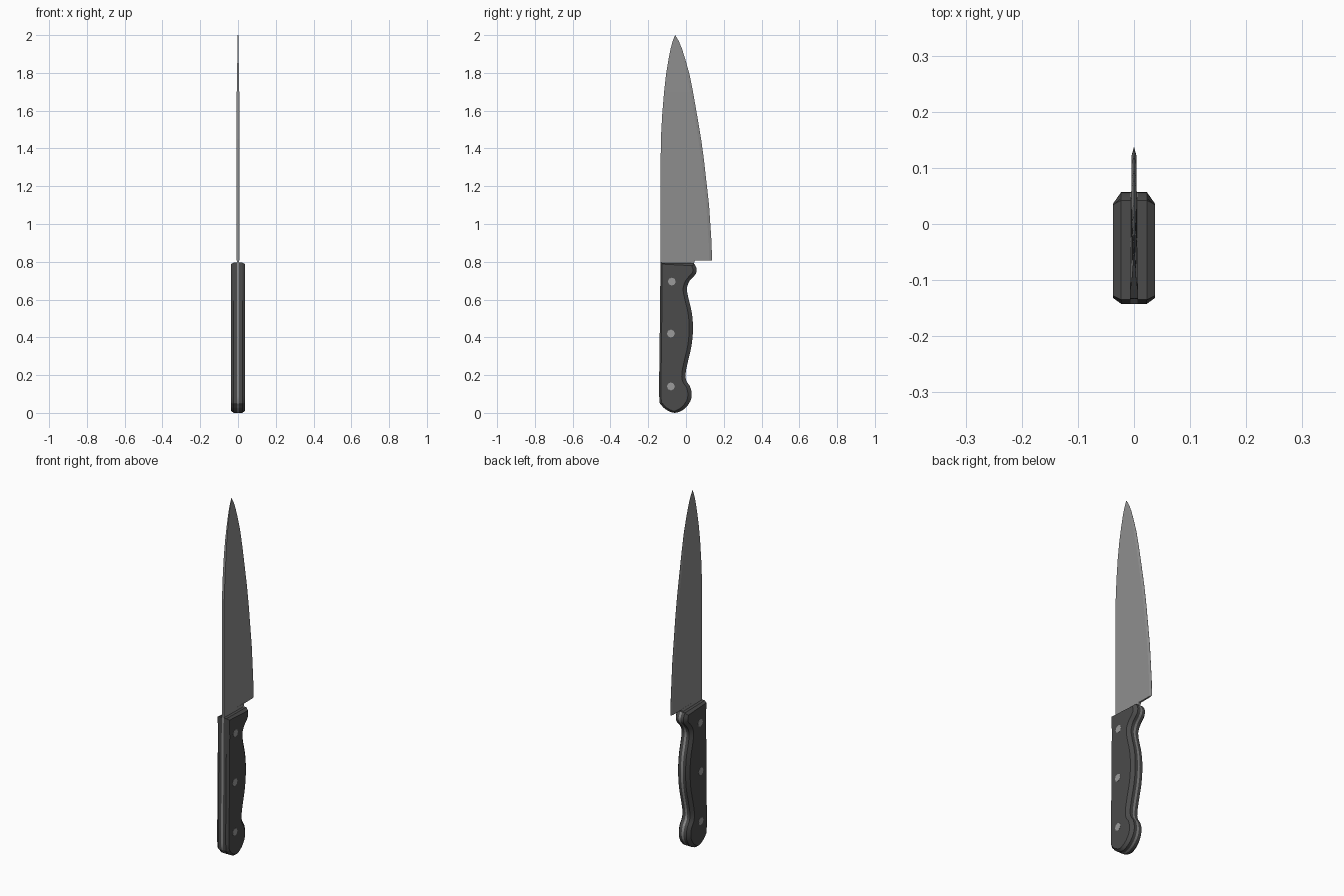
import bpy, bmesh, math
from mathutils import Vector

if "Cube" in bpy.data.objects:
    bpy.data.objects.remove(bpy.data.objects["Cube"])


def material(name, v):
    m = bpy.data.materials.new(name)
    m.diffuse_color = (v, v, v, 1)
    m.use_nodes = True
    m.node_tree.nodes["Principled BSDF"].inputs["Base Color"].default_value = m.diffuse_color
    return m


STEEL = material("blade_steel", 0.27)
BLACK = material("handle_black", 0.07)
RIVET = material("rivet_steel", 0.33)


def make(name, verts, faces, mat, smooth=None):
    me = bpy.data.meshes.new(name)
    me.from_pydata(verts, [], faces)
    bm = bmesh.new()
    bm.from_mesh(me)
    bmesh.ops.remove_doubles(bm, verts=bm.verts, dist=1e-5)
    bmesh.ops.recalc_face_normals(bm, faces=bm.faces)
    bm.to_mesh(me)
    bm.free()
    ob = bpy.data.objects.new(name, me)
    bpy.context.collection.objects.link(ob)
    me.materials.append(mat)
    if smooth:
        bpy.ops.object.select_all(action='DESELECT')
        ob.select_set(True)
        bpy.context.view_layer.objects.active = ob
        bpy.ops.object.shade_smooth_by_angle(angle=math.radians(smooth))
    return ob


def loft(name, rings, mat, smooth=None):
    """Skin a list of equal-length closed rings and cap both ends."""
    n = len(rings[0])
    faces = [(r * n + i, r * n + (i + 1) % n, (r + 1) * n + (i + 1) % n, (r + 1) * n + i)
             for r in range(len(rings) - 1) for i in range(n)]
    faces += [tuple(range(n)), tuple(range((len(rings) - 1) * n, len(rings) * n))]
    return make(name, [p for ring in rings for p in ring], faces, mat, smooth)


def spline(pts, steps):
    """Open Catmull-Rom curve through 2D points."""
    p = [Vector(q) for q in [pts[0]] + pts + [pts[-1]]]
    out = []
    for a, b, c, d in zip(p, p[1:], p[2:], p[3:]):
        for k in range(steps):
            t = k / steps
            out.append(0.5 * (2 * b + (c - a) * t + (2 * a - 5 * b + 4 * c - d) * t * t
                              + (3 * b - a - 3 * c + d) * t ** 3))
    return out + [p[-1]]


# Blade: rows of (z, spine y, edge y), a wedge section with a ground edge strip
rows = [(0.806, -.134, .137), (0.89, -.134, .136), (1.10, -.134, .122), (1.34, -.134, .095),
        (1.45, -.133, .080), (1.58, -.126, .058), (1.70, -.116, .037), (1.79, -.106, .019),
        (1.87, -.093, -.003), (1.93, -.081, -.022), (1.97, -.070, -.039), (2.0, -.058, -.057)]
rings = []
for z, s, e in rows:
    w = min(0.015, 0.3 * (e - s))
    k = min(1, 0.2 + (2 - z) / 0.4)
    ts, tb = 0.007 * k, 0.0042 * k
    rings.append([(-ts, s, z), (ts, s, z), (tb, e - w, z), (0.0003, e, z),
                  (-0.0003, e, z), (-tb, e - w, z)])
loft("blade", rings, STEEL)

# Handle outline (y, z), from the finger guard down, round the butt and up the back
outline = spline([(.042, .792), (.056, .765), (.051, .735), (.020, .70), (.005, .66), (.012, .61),
                  (.030, .535), (.037, .45), (.030, .36), (.012, .28), (-.002, .21), (.002, .17),
                  (.021, .14), (.030, .10), (.022, .06), (-.010, .020), (-.058, .0),
                  (-.100, .014), (-.130, .042), (-.142, .09), (-.139, .42), (-.135, .795)], 3)


def inset(pts):
    """Offset the outline inward, more on the finger side than on the back."""
    out = []
    for i, p in enumerate(pts):
        a = (p - pts[i - 1]).normalized()
        b = (pts[(i + 1) % len(pts)] - p).normalized()
        t = (a + b).normalized()
        n = Vector((-t.y, t.x))          # outward, outline runs clockwise
        if n.dot(Vector((1, 0))) < 0 and p.y > .2 and p.x > -.05:
            n = -n
        out.append(p - n * (0.010 + 0.010 * max(0, n.x)))
    return out


# Full tang, visible between the two scales and meeting the blade heel
tang = [Vector((.048, .810))] + outline + [Vector((-.134, .810))]
loft("tang", [[(x, p.x, p.y) for p in tang] for x in (-.006, .006)], STEEL, 30)

# Two chamfered handle scales
inner = inset(outline)
for side, label in ((1, "right"), (-1, "left")):
    loft("handle_scale_" + label,
         [[(side * x, p.x, p.y) for p in ring]
          for x, ring in ((.006, outline), (.023, outline), (.037, inner))], BLACK, 25)

# Three rivets running through the handle
for i, (y, z) in enumerate(((-.075, .695), (-.080, .42), (-.080, .14))):
    ring = [(y + .021 * math.cos(a * math.pi / 4), z + .021 * math.sin(a * math.pi / 4))
            for a in range(8)]
    loft("rivet_%d" % (i + 1), [[(x, *p) for p in ring] for x in (-.0378, .0378)], RIVET)
